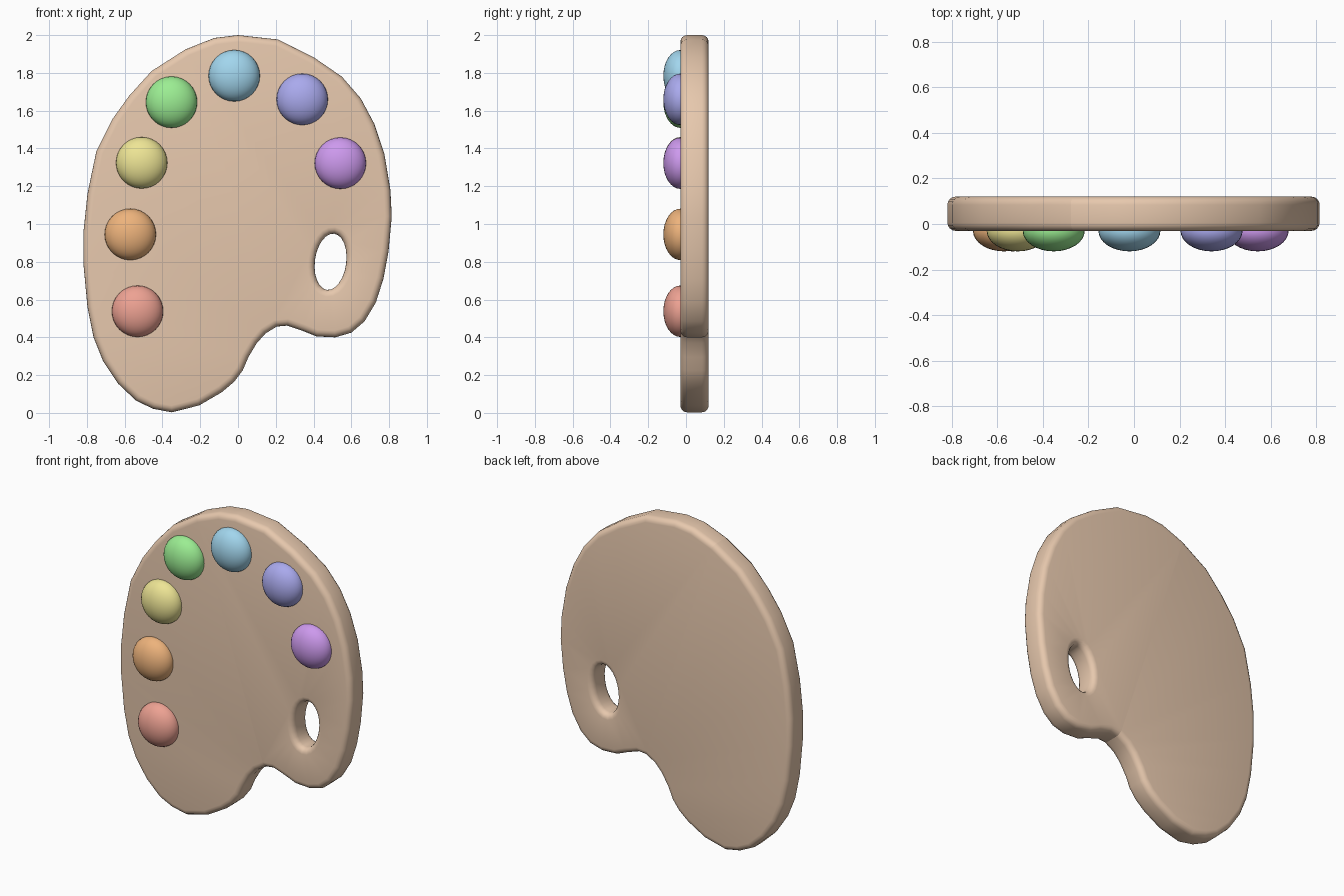
import bpy, bmesh, math
from mathutils import Vector

if "Cube" in bpy.data.objects:
    bpy.data.objects.remove(bpy.data.objects["Cube"])

# Outline (x, z), clockwise from the front: first the right piece, then the left
RIGHT = [(-.277, 1.925), (-.125, 1.985), (.0, 2.0), (.21, 1.977), (.40, 1.883), (.55, 1.78),
         (.65, 1.665), (.722, 1.53), (.775, 1.37), (.807, 1.18), (.814, 1.04), (.797, .855),
         (.77, .71), (.73, .585), (.67, .485), (.60, .425), (.515, .40), (.415, .405),
         (.34, .435), (.26, .462), (.205, .457)]
LEFT = [(.145, .42), (.10, .37), (.055, .295), (.025, .225), (-.02, .165), (-.085, .11),
        (-.205, .04), (-.35, .003), (-.45, .022), (-.54, .065), (-.635, .155), (-.715, .275),
        (-.765, .40), (-.797, .56), (-.818, .785), (-.818, .96), (-.797, 1.16), (-.75, 1.385),
        (-.665, 1.555), (-.575, 1.68), (-.457, 1.81)]
FRONT, BACK, R = -.03, .12, .036


def material(name, color):
    m = bpy.data.materials.new(name)
    m.diffuse_color = (*color, 1)
    m.use_nodes = True
    m.node_tree.nodes["Principled BSDF"].inputs["Base Color"].default_value = m.diffuse_color
    return m


# Rounded rim section: (inset, y) from front face to back face
angles = [i * math.pi / 8 for i in range(5)]
SECTION = [(R - R * math.sin(a), FRONT + R - R * math.cos(a)) for a in angles]
SECTION += [(i, FRONT + BACK - y) for i, y in reversed(SECTION)]


def sections(ring):
    """Rim section at every point of a closed outline, inset to the right of travel."""
    out = []
    for k, (x, z) in enumerate(ring):
        a, b = Vector(ring[k - 1]), Vector(ring[(k + 1) % len(ring)])
        t = (b - a).normalized()
        out.append([(x + t.y * i, y, z - t.x * i) for i, y in SECTION])
    return out


def build_piece(name, rim, hole, mat):
    bm = bmesh.new()
    front, back = [], []

    def strip(secs, closed):
        cols = [[bm.verts.new(p) for p in s] for s in secs]
        n = len(cols)
        for k in range(n if closed else n - 1):
            a, b = cols[k], cols[(k + 1) % n]
            for j in range(len(a) - 1):
                bm.faces.new((a[j], b[j], b[j + 1], a[j + 1]))
        if not closed:
            # Flat wall along the seam
            bm.faces.new(cols[0] + cols[-1][::-1])
        for row, idx in ((front, 0), (back, -1)):
            for k in range(n):
                row.append(bm.edges.get((cols[k][idx], cols[(k + 1) % n][idx])))

    strip(rim, False)
    if hole:
        strip(hole, True)
    for row in (front, back):
        bmesh.ops.triangle_fill(bm, use_beauty=True, use_dissolve=False, edges=row)
    bmesh.ops.recalc_face_normals(bm, faces=bm.faces)
    me = bpy.data.meshes.new(name)
    bm.to_mesh(me)
    bm.free()
    ob = bpy.data.objects.new(name, me)
    bpy.context.collection.objects.link(ob)
    me.materials.append(mat)
    smooth(ob, 40)


def smooth(ob, deg):
    bpy.ops.object.select_all(action='DESELECT')
    ob.select_set(True)
    bpy.context.view_layer.objects.active = ob
    bpy.ops.object.shade_smooth_by_angle(angle=math.radians(deg))


# Board in two pieces, with a tilted oval thumb hole on the right
wood = material("wood", (.80, .58, .42))
rim = sections(RIGHT + LEFT)
n = len(RIGHT)
tilt = .13
oval = []
for k in range(24):
    a = math.tau * k / 24
    u, v = .083 * math.cos(a), .15 * math.sin(a)
    oval.append((.49 + u * math.cos(tilt) + v * math.sin(tilt),
                 .80 - u * math.sin(tilt) + v * math.cos(tilt)))
build_piece("board_right", rim[:n], sections(oval), wood)
build_piece("board_left", rim[n - 1:] + rim[:1], None, wood)

# Paint blobs: flattened balls half sunk into the front face
PAINTS = [("red", -.532, .538, (.85, .36, .29)), ("orange", -.57, .945, (.85, .45, .20)),
          ("yellow", -.51, 1.324, (.85, .78, .30)), ("green", -.352, 1.645, (.33, .85, .29)),
          ("blue", -.02, 1.785, (.36, .67, .85)), ("indigo", .34, 1.66, (.40, .40, .85)),
          ("purple", .542, 1.322, (.61, .32, .85))]
for name, x, z, color in PAINTS:
    bpy.ops.mesh.primitive_uv_sphere_add(segments=32, ring_count=16, radius=1,
                                         location=(x, FRONT, z))
    ob = bpy.context.object
    ob.name = "paint_" + name
    ob.scale = (.136, .09, .136)
    ob.data.materials.append(material("paint_" + name, color))
    smooth(ob, 60)
